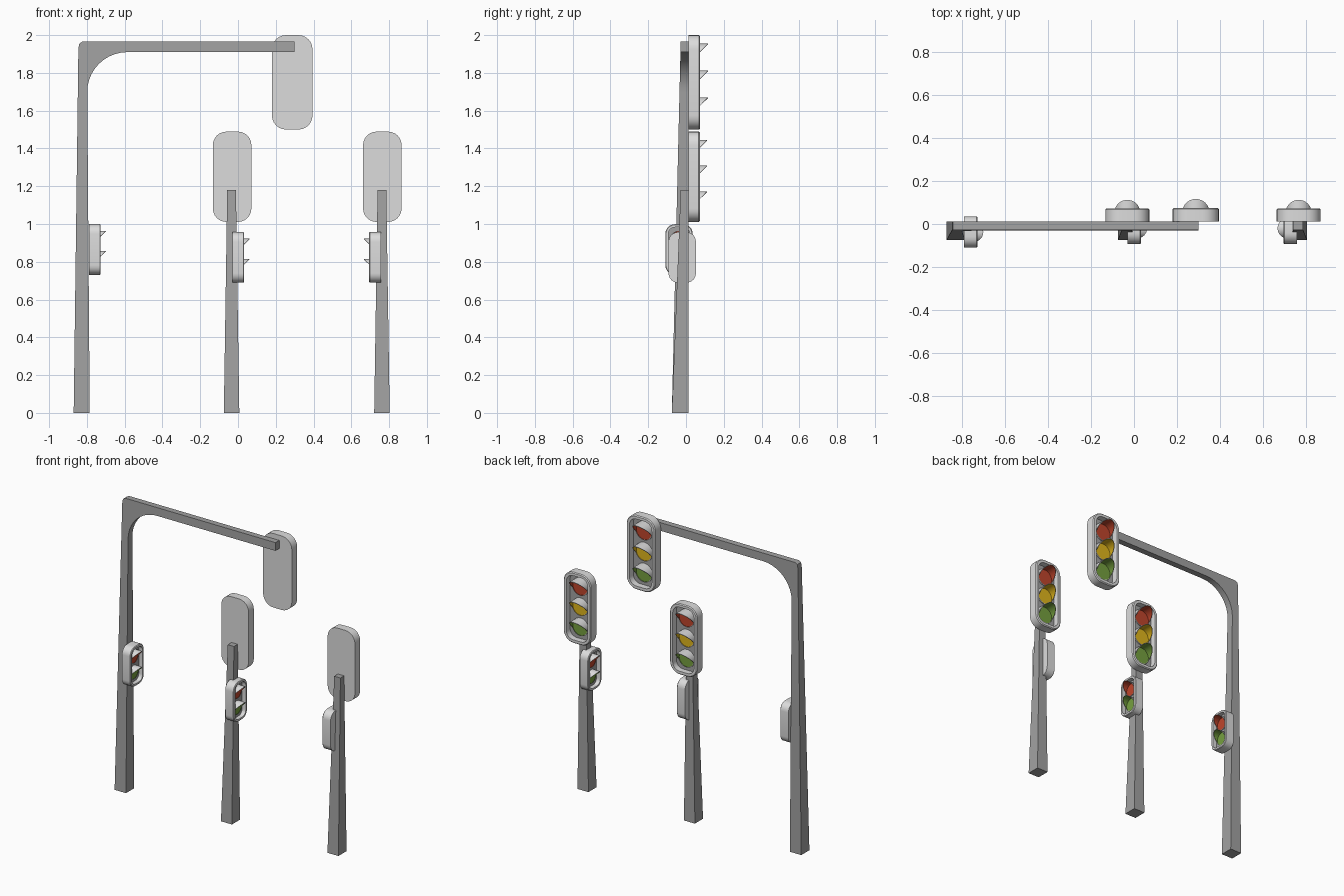
import bpy, bmesh, math
from mathutils import Matrix

if "Cube" in bpy.data.objects:
    bpy.data.objects.remove(bpy.data.objects["Cube"])

def material(name, rgb):
    m = bpy.data.materials.new(name)
    m.diffuse_color = (*rgb, 1)
    m.use_nodes = True
    m.node_tree.nodes["Principled BSDF"].inputs["Base Color"].default_value = m.diffuse_color
    return m

POLE = material("pole_grey", (0.36, 0.36, 0.36))
CASE = material("housing_light_grey", (0.72, 0.72, 0.72))
RED = material("lamp_red", (0.52, 0.06, 0.025))
YELLOW = material("lamp_yellow", (0.75, 0.47, 0.012))
GREEN = material("lamp_green", (0.18, 0.35, 0.05))

def finish(name, bm, mats, matrix=Matrix()):
    bmesh.ops.recalc_face_normals(bm, faces=bm.faces)
    bm.transform(matrix)
    me = bpy.data.meshes.new(name)
    bm.to_mesh(me)
    bm.free()
    for m in mats:
        me.materials.append(m)
    for p in me.polygons:
        p.use_smooth = True
    me.set_sharp_from_angle(angle=math.radians(35))
    ob = bpy.data.objects.new(name, me)
    bpy.context.collection.objects.link(ob)
    return ob

def bridge(bm, a, b, mat=0):
    n = len(a)
    for i in range(n):
        f = bm.faces.new((a[i], a[(i + 1) % n], b[(i + 1) % n], b[i]))
        f.material_index = mat

# Poles: outline in x/z, with depth tapering toward the top
def pole(name, outline, height):
    bm = bmesh.new()
    front = [bm.verts.new((x, -0.075 + 0.047 * z / height, z)) for x, z in outline]
    back = [bm.verts.new((x, 0.012, z)) for x, z in outline]
    bm.faces.new(front)
    bm.faces.new(back)
    bridge(bm, front, back)
    finish(name, bm, [POLE])

# Curved inner corner between the tall pole and its arm
corner = []
for i in range(11):
    a = math.pi - i * math.pi / 20
    corner.append((-0.585 + 0.213 * math.cos(a), 1.70 + 0.21 * math.sin(a)))
pole("tall_pole_with_arm",
     [(-0.87, 0), (-0.785, 0)] + corner +
     [(0.30, 1.91), (0.30, 1.965), (-0.825, 1.965), (-0.84, 1.955), (-0.845, 1.93)], 1.965)
for name, x in (("middle_pole", -0.034), ("right_pole", 0.762)):
    pole(name, [(x - 0.041, 0), (x + 0.041, 0), (x + 0.023, 1.18), (x - 0.023, 1.18)], 1.18)

def rounded(w, h, r, seg=6):
    pts = []
    for k, (sx, sz) in enumerate(((1, 1), (-1, 1), (-1, -1), (1, -1))):
        for i in range(seg + 1):
            a = (k + i / seg) * math.pi / 2
            pts.append((sx * (w / 2 - r) + r * math.cos(a), sz * (h / 2 - r) + r * math.sin(a)))
    return pts

# Signal head: recessed rounded case plus hooded lamps, facing local +y
def signal(name, loc, turn, w, h, d, r, gap, lamps):
    mat = Matrix.Translation(loc) @ Matrix.Rotation(turn, 4, 'Z')
    s = w / 0.215
    floor = d - 0.042 * s
    inset, cr = 0.024 * s, 0.075 * s
    bm = bmesh.new()
    rings = []
    for ins, y in ((0, 0), (0, d - 0.006 * s), (0.006 * s, d), (inset, d), (inset, floor)):
        rings.append([bm.verts.new((x, y, z))
                      for x, z in rounded(w - 2 * ins, h - 2 * ins, cr - ins)])
    for a, b in zip(rings, rings[1:]):
        bridge(bm, a, b)
    bm.faces.new(rings[0])
    bm.faces.new(rings[-1]).material_index = 1
    finish(name + "_case", bm, [CASE, POLE], mat)

    for i, (label, colour) in enumerate(lamps):
        zc = ((len(lamps) - 1) / 2 - i) * gap
        n = 32
        bm = bmesh.new()

        def ring(rad, y_of):
            out = []
            for k in range(n):
                a = 2 * math.pi * k / n
                out.append(bm.verts.new((rad * math.cos(a), y_of(math.sin(a)),
                                         zc + rad * math.sin(a))))
            return out

        # Slanted cut leaves a hood over the upper half of the lamp
        def cut(sn):
            return max(floor + 0.008 * s, d + r * sn - r + 0.041 * s)

        outer0 = ring(r * 1.04, lambda sn: floor)
        outer1 = ring(r * 1.04, cut)
        inner1 = ring(r * 0.97, cut)
        inner0 = ring(r * 0.97, lambda sn: floor + 0.005 * s)
        bridge(bm, outer0, outer1)
        bridge(bm, outer1, inner1)
        bridge(bm, inner1, inner0, 1)
        bm.faces.new(inner0).material_index = 1
        finish(f"{name}_{label}_lamp", bm, [CASE, colour], mat)

three = [("red", RED), ("yellow", YELLOW), ("green", GREEN)]
two = [("red", RED), ("green", GREEN)]

# Vehicle signals
signal("arm_signal", (0.287, 0.012, 1.75), 0, 0.215, 0.50, 0.063, 0.06, 0.142, three)
for name, x in (("middle_signal", -0.031), ("right_signal", 0.764)):
    signal(name, (x, 0.012, 1.25), 0, 0.204, 0.478, 0.061, 0.057, 0.136, three)

# Pedestrian signals on the sides of the poles
q = math.pi / 2
for name, loc, turn in (("left_crossing_signal", (-0.79, -0.037, 0.865), -q),
                        ("middle_crossing_signal", (-0.03, -0.02, 0.823), -q),
                        ("right_crossing_signal", (0.757, -0.02, 0.823), q)):
    signal(name, loc, turn, 0.145, 0.268, 0.063, 0.044, 0.107, two)
